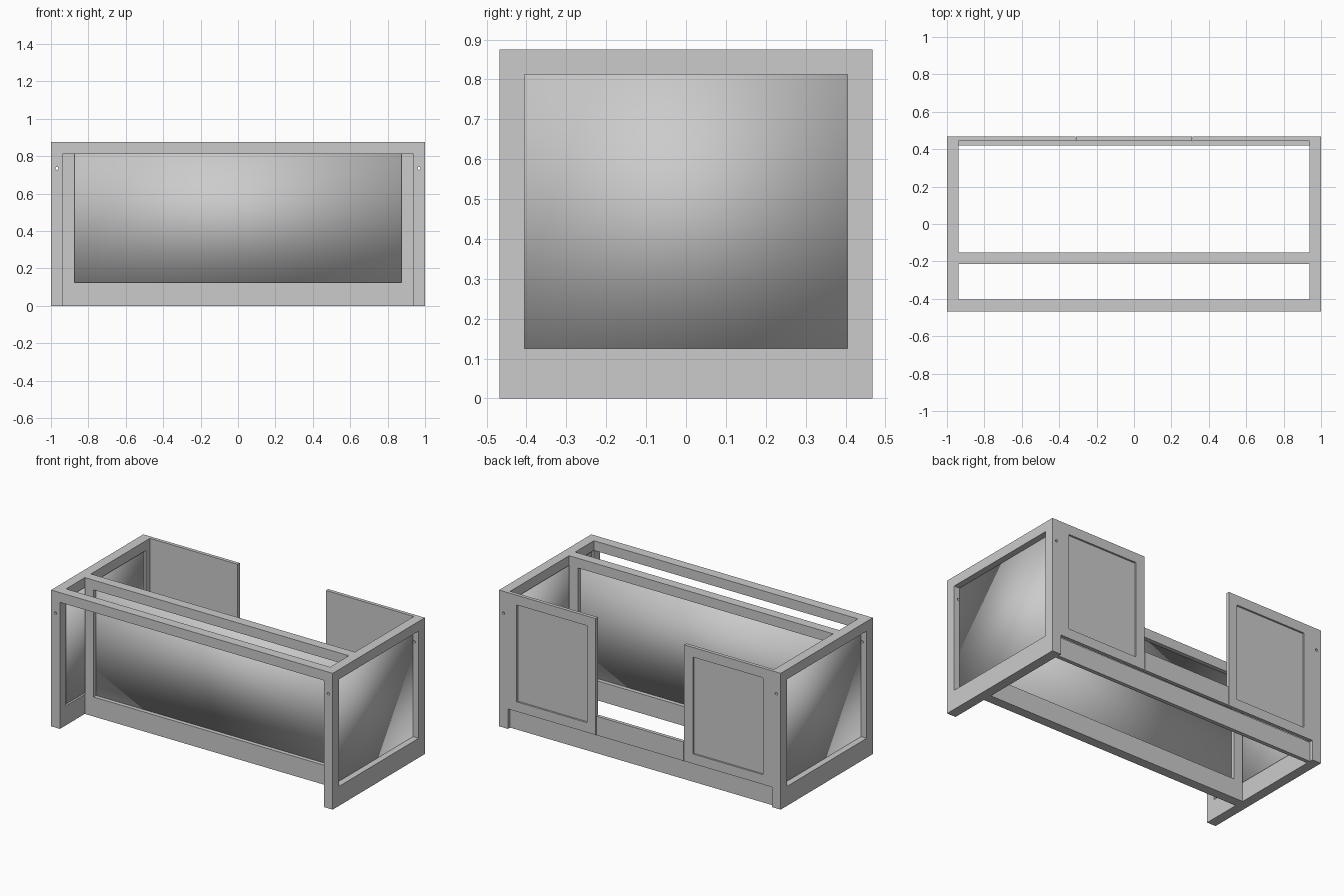
import bpy
import math

if "Cube" in bpy.data.objects:
    bpy.data.objects.remove(bpy.data.objects["Cube"])

W = 0.0625   # timber width
H = 0.875    # overall height
D = 0.4675   # half depth


def box(name, x, y, z, smooth=False):
    """Box from (min, max) ranges on each axis."""
    bpy.ops.mesh.primitive_cube_add(size=1, location=[(a + b) / 2 for a, b in (x, y, z)])
    ob = bpy.context.object
    ob.name = name
    ob.scale = [b - a for a, b in (x, y, z)]
    bpy.ops.object.transform_apply(location=False, rotation=False, scale=True)
    if smooth:
        bpy.ops.object.shade_smooth()
    return ob


def span(s, a, b):
    """Range mirrored to side s."""
    return tuple(sorted((s * a, s * b)))


for s, side in ((-1, "left"), (1, "right")):
    outer = span(s, 1 - W, 1)

    # Bolt hole cutter running through the end posts
    bpy.ops.mesh.primitive_cylinder_add(vertices=16, radius=0.008, depth=2.2,
                                        location=(s * (1 - W / 2), 0, 0.735),
                                        rotation=(math.pi / 2, 0, 0))
    cutter = bpy.context.object
    cutter.name = side + "_hole_cutter"
    cutter.hide_render = True
    cutter.hide_set(True)

    # End frame: posts, rails and recessed panel
    for t, end in ((-1, "front"), (1, "back")):
        post = box(f"{side}_{end}_post", outer, span(t, D - W, D), (0, H))
        mod = post.modifiers.new("hole", 'BOOLEAN')
        mod.object = cutter
        mod.operation = 'DIFFERENCE'
        mod.solver = 'EXACT'
    box(side + "_end_top_rail", outer, (W - D, D - W), (H - W, H))
    box(side + "_end_bottom_rail", outer, (W - D, D - W), (0, 2 * W))
    box(side + "_end_panel", span(s, 0.95, 0.96), (W - D, D - W), (2 * W, H - W), True)

    # Stile of the middle frame
    box(side + "_middle_stile", span(s, 1 - 2 * W, 1 - W), (-0.215, -0.153), (0, H))

    # Back door: thin backing with a raised frame
    front, z0 = (0.456, D), 2 * W + 0.003
    box(side + "_door_panel", span(s, 0.314, 1 - W), (0.445, 0.456), (z0, H))
    box(side + "_door_outer_stile", span(s, 0.875, 1 - W), front, (z0, H))
    box(side + "_door_inner_stile", span(s, 0.314, 0.314 + W), front, (z0, H))
    box(side + "_door_top_rail", span(s, 0.314 + W, 0.875), front, (H - W, H))
    box(side + "_door_bottom_rail", span(s, 0.314 + W, 0.875), front, (z0, z0 + W))

    # End block of the low centre board
    box(side + "_centre_stile", span(s, 0.31 - W, 0.31), (0.445, D), (z0, 0.25))

# Middle frame rails and panel
inner = (2 * W - 1, 1 - 2 * W)
box("middle_top_rail", inner, (-0.215, -0.153), (H - W, H))
box("middle_bottom_rail", inner, (-0.215, -0.153), (0, 2 * W))
box("middle_panel", inner, (-0.189, -0.179), (2 * W, H - W), True)

# Long rails and low board between the doors
box("front_top_rail", (W - 1, 1 - W), (-D, W - D), (H - W, H))
box("back_bottom_rail", (W - 1, 1 - W), (0.42, 0.445), (0, 2 * W))
box("centre_board", (W - 0.31, 0.31 - W), (0.445, D), (2 * W + 0.003, 0.25))
